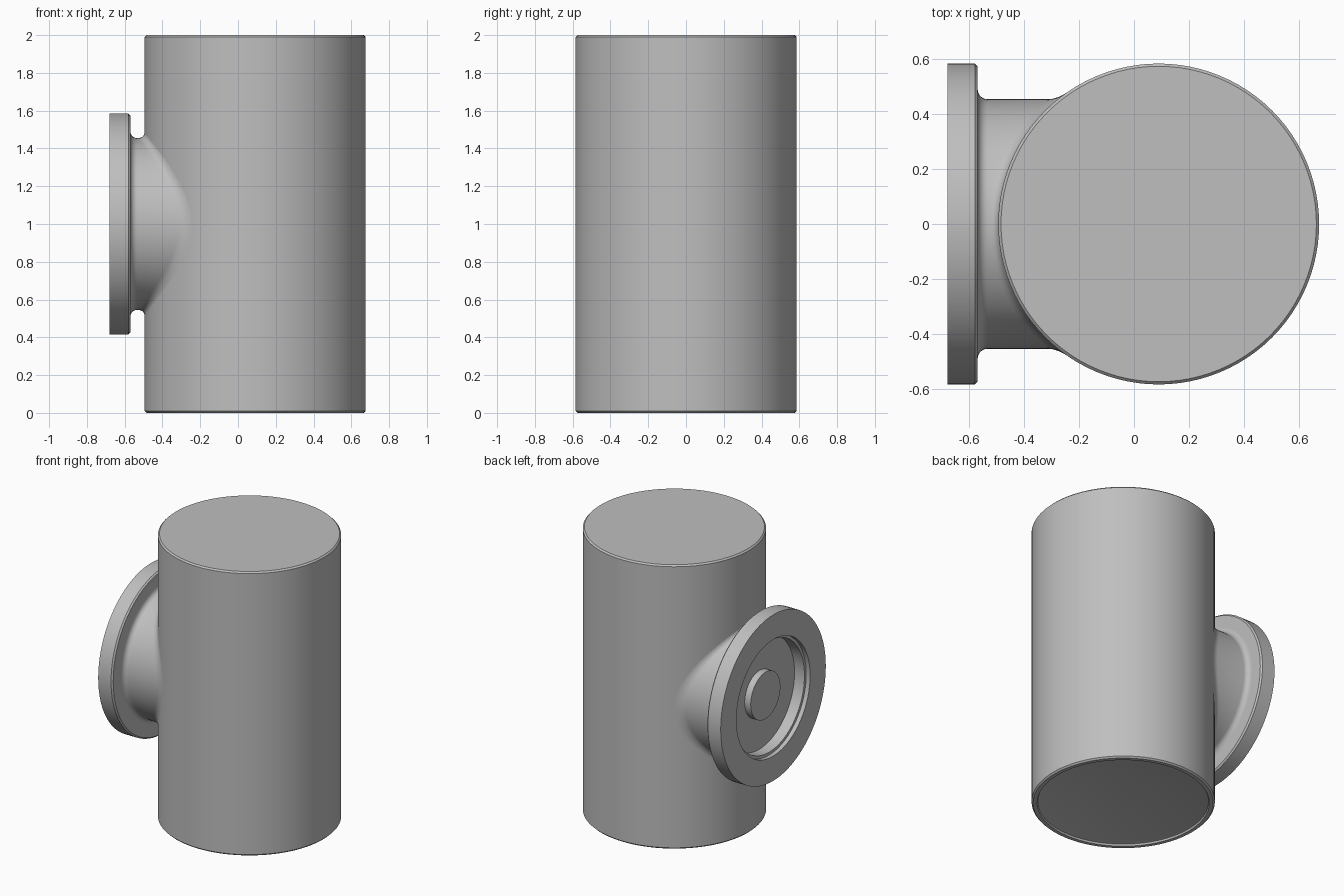
import bpy, bmesh, math
from mathutils import Vector, Matrix

if "Cube" in bpy.data.objects:
    bpy.data.objects.remove(bpy.data.objects["Cube"])

SEG = 96
BODY_R, BODY_X, MID_Z = 0.585, 0.09, 1.0
NECK_R, FILLET, FLANGE_BACK = 0.455, 0.036, -0.57

grey = bpy.data.materials.new("plain grey")
grey.use_nodes = True
colour = (0.52, 0.52, 0.52, 1)
grey.diffuse_color = colour
grey.node_tree.nodes["Principled BSDF"].inputs["Base Color"].default_value = colour


def loft(name, rings, cap_ends):
    """Skin a list of equal rings of points and shade the result."""
    bm = bmesh.new()
    loops = [[bm.verts.new(p) for p in ring] for ring in rings]
    for a, b in zip(loops, loops[1:]):
        for i in range(SEG):
            j = (i + 1) % SEG
            bm.faces.new((a[i], a[j], b[j], b[i]))
    if cap_ends:
        bm.faces.new(loops[0])
        bm.faces.new(loops[-1])
    bmesh.ops.recalc_face_normals(bm, faces=bm.faces)
    mesh = bpy.data.meshes.new(name)
    bm.to_mesh(mesh)
    bm.free()
    mesh.materials.append(grey)
    obj = bpy.data.objects.new(name, mesh)
    bpy.context.collection.objects.link(obj)
    bpy.ops.object.select_all(action='DESELECT')
    obj.select_set(True)
    bpy.context.view_layer.objects.active = obj
    bpy.ops.object.shade_smooth_by_angle(angle=math.radians(30))
    return obj


def lathe(name, profile, matrix):
    """Turn (radius, height) points about a local z axis."""
    turns = [math.tau * i / SEG for i in range(SEG)]
    rings = [[matrix @ Vector((r * math.cos(t), r * math.sin(t), h)) for t in turns]
             for r, h in profile]
    return loft(name, rings, True)


# Main upright cylinder with softened rims and a shallow recess underneath
lathe("body", [(0.535, 0.015), (0.545, 0.012), (0.55, 0), (0.575, 0),
               (BODY_R, 0.01), (BODY_R, 1.99), (0.575, 2)],
      Matrix.Translation((BODY_X, 0, 0)))

# Side flange with a stepped round recess; local z runs along +x
side = Matrix.Translation((-0.68, 0, MID_Z)) @ Matrix.Rotation(math.pi / 2, 4, 'Y')
lathe("flange", [(0.39, 0.107), (0.39, 0.03), (0.41, 0.03), (0.41, 0), (BODY_R, 0),
                 (BODY_R, 0.1), (0.575, 0.11), (0.4, 0.11)], side)

# Round boss in the middle of the recess
lathe("boss", [(0.165, 0.06), (0.165, 0.108)], side)


# Neck that flares into the flange and blends onto the body
def body_x(y):
    return BODY_X - math.sqrt(BODY_R ** 2 - y ** 2)


def neck_line(t):
    """Points (x, radius) along the neck at one angle."""
    pts = []
    for k in range(7):
        a = math.pi / 2 * k / 6
        pts.append((FLANGE_BACK + FILLET * (1 - math.cos(a)),
                    NECK_R + FILLET * (1 - math.sin(a))))
    meet = body_x(NECK_R * math.cos(t))
    outer = NECK_R + FILLET
    end = body_x(outer * math.cos(t)) + 0.001
    for k in range(9):
        s = k / 8
        x = (1 - s) ** 2 * (meet - FILLET) + 2 * s * (1 - s) * meet + s * s * end
        pts.append((max(x, FLANGE_BACK + FILLET), NECK_R + s * s * FILLET))
    return [(x, r * math.cos(t), MID_Z + r * math.sin(t)) for x, r in pts]


lines = [neck_line(math.tau * i / SEG) for i in range(SEG)]
loft("neck", list(zip(*lines)), False)
